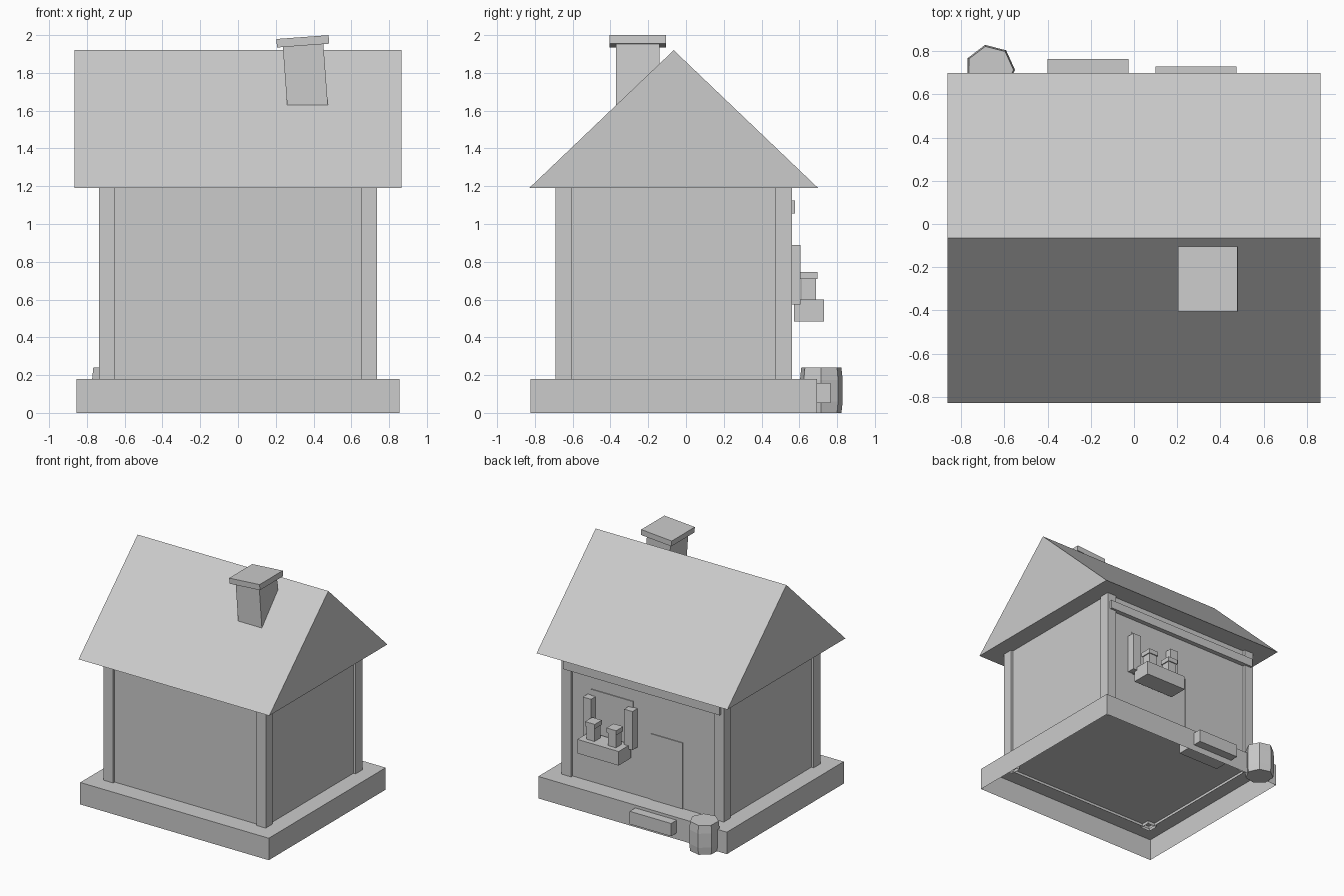
import bpy, bmesh, math
from mathutils import Matrix, Vector

cube = bpy.data.objects.get("Cube")
if cube:
    bpy.data.objects.remove(cube, do_unlink=True)

grey = bpy.data.materials.new("plain grey")
grey.use_nodes = True
GREY = (0.6, 0.6, 0.6, 1)
grey.diffuse_color = GREY
for node in grey.node_tree.nodes:
    if node.type == 'BSDF_PRINCIPLED':
        node.inputs["Base Color"].default_value = GREY


def finish(name, bm):
    mesh = bpy.data.meshes.new(name)
    bm.to_mesh(mesh)
    bm.free()
    mesh.materials.append(grey)
    obj = bpy.data.objects.new(name, mesh)
    bpy.context.collection.objects.link(obj)
    return obj


def box(name, x, y, z, open_bottom=False):
    """Box from (min, max) pairs, optionally without its underside."""
    bm = bmesh.new()
    bmesh.ops.create_cube(bm, size=1)
    for v in bm.verts:
        v.co = [r[0] if c < 0 else r[1] for c, r in zip(v.co, (x, y, z))]
    if open_bottom:
        bm.normal_update()
        under = [f for f in bm.faces if f.normal.z < -0.5]
        bmesh.ops.delete(bm, geom=under, context='FACES')
    return finish(name, bm)


def around(c, width):
    return (c - width / 2, c + width / 2)


MID_Y = -0.065      # centre of the house, front to back
FLOOR, EAVES, RIDGE = 0.18, 1.19, 1.92

# Hollow plinth and the house body, which sinks slightly into it
box("plinth", (-0.855, 0.855), around(MID_Y, 1.515), (0, FLOOR), True)
box("walls", (-0.715, 0.715), around(MID_Y, 1.21), (0.158, EAVES), True)

# Corner posts
for sx, side in ((-1, "right"), (1, "left")):
    for sy, end in ((-1, "front"), (1, "back")):
        box(f"{end}_{side}_post", around(sx * 0.6925, 0.085),
            around(MID_Y + sy * 0.5825, 0.085), (0.155, EAVES), True)

# Gable roof: a triangle extruded along x
bm = bmesh.new()
profile = [(MID_Y - 0.765, EAVES), (MID_Y + 0.765, EAVES), (MID_Y, RIDGE)]
gable = bm.faces.new([bm.verts.new((-0.865, y, z)) for y, z in profile])
ext = bmesh.ops.extrude_face_region(bm, geom=[gable], use_keep_orig=True)
bmesh.ops.translate(bm, vec=(1.73, 0, 0),
                    verts=[g for g in ext["geom"] if isinstance(g, bmesh.types.BMVert)])
bmesh.ops.recalc_face_normals(bm, faces=bm.faces)
finish("roof", bm)

# Leaning chimney with a cap
lean = Matrix.Translation((0.343, -0.255, 1.967)) @ Matrix.Rotation(math.radians(-4.2), 4, 'Y')
stack = box("chimney_stack", around(0, 0.215), around(0, 0.23), (-0.45, 0))
cap = box("chimney_cap", around(0, 0.277), around(0, 0.3), around(0, 0.045))
for part in (stack, cap):
    part.data.transform(lean)

# Beam beneath the back eave
box("back_beam", (-0.71, 0.71), (0.53, 0.578), (1.055, 1.125))

# Door plate and its step
box("door", (-0.352, -0.063), (0.538, 0.547), (FLOOR, 0.72))
box("door_step", (-0.4, -0.025), (0.52, 0.765), (0.052, 0.157))

# Window plate, shutters, planter and flowers
WIN_X = 0.2875
box("window", around(WIN_X, 0.38), (0.538, 0.547), (0.57, 0.94))
box("planter", around(WIN_X, 0.375), (0.572, 0.73), (0.485, 0.6))
for s, side in ((-1, "right"), (1, "left")):
    box(f"{side}_shutter", around(WIN_X + s * 0.1875, 0.075), (0.53, 0.605), (0.573, 0.89))
    fx = WIN_X + s * 0.097
    box(f"{side}_flower_stem", around(fx, 0.072), around(0.65, 0.076), (0.59, 0.71))
    box(f"{side}_flower_head", around(fx, 0.088), around(0.65, 0.092), (0.708, 0.745))

# Seven-sided barrel with a slight bulge
bm = bmesh.new()
SIDES = 7
rings = []
for r, z in ((0.109, 0), (0.116, 0.06), (0.116, 0.175), (0.109, 0.24)):
    ring = []
    for i in range(SIDES):
        a = math.radians(101.6) + math.tau * i / SIDES
        ring.append(bm.verts.new(Vector((-0.667, 0.716, z))
                                 + r * Vector((math.cos(a), math.sin(a), 0))))
    rings.append(ring)
for low, high in zip(rings, rings[1:]):
    for i in range(SIDES):
        j = (i + 1) % SIDES
        bm.faces.new((low[i], low[j], high[j], high[i]))
bm.faces.new(rings[0][::-1])
bm.faces.new(rings[-1])
finish("barrel", bm)
